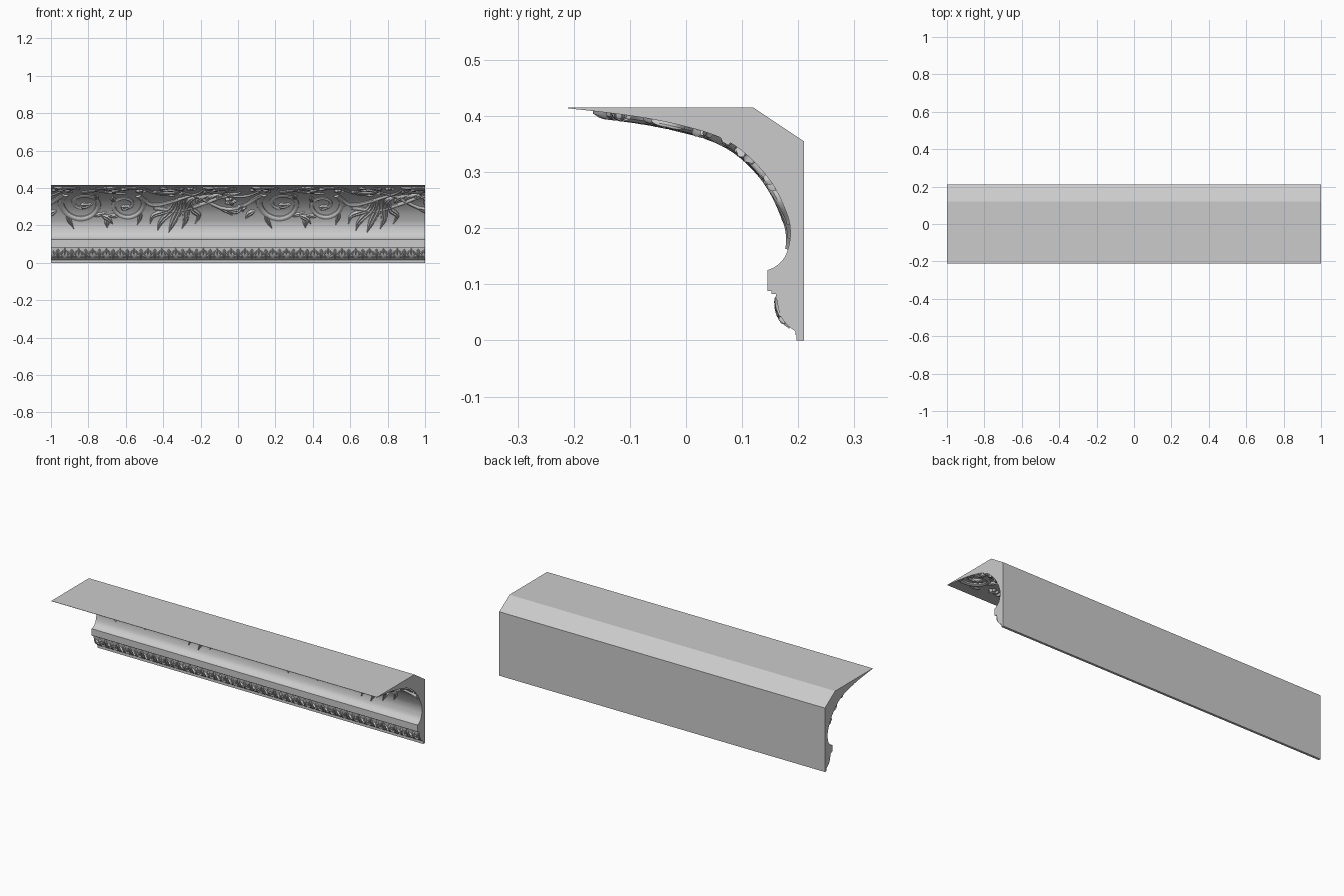
import bpy, bmesh, math
from mathutils import Vector
from mathutils.geometry import interpolate_bezier

if "Cube" in bpy.data.objects:
    bpy.data.objects.remove(bpy.data.objects["Cube"])


def smooth(pts, n=8):
    # Catmull-Rom curve through 2D points
    p = [Vector((a[0], a[1], 0)) for a in pts]
    p = [2 * p[0] - p[1]] + p + [2 * p[-1] - p[-2]]
    out = []
    for i in range(1, len(p) - 2):
        seg = interpolate_bezier(p[i], p[i] + (p[i + 1] - p[i - 1]) / 6,
                                 p[i + 1] - (p[i + 2] - p[i]) / 6, p[i + 1], n + 1)
        out += seg[:-1]
    out.append(p[-2])
    return [Vector((a.x, a.y)) for a in out]


def surface(profile):
    # maps (x, arc length, lift) onto a moulding profile of (y, z) points
    cum = [0]
    for a, b in zip(profile, profile[1:]):
        cum.append(cum[-1] + (b - a).length)

    def at(s):
        i = 0
        while i < len(cum) - 2 and cum[i + 1] < s:
            i += 1
        return profile[i].lerp(profile[i + 1], (s - cum[i]) / (cum[i + 1] - cum[i]))

    def f(x, s, lift):
        s = max(0.004, min(cum[-1] - 0.004, s))
        d = (at(s + 0.004) - at(s - 0.004)).normalized()
        q = at(s)
        return Vector((x, q.x - d.y * lift, min(q.y + d.x * lift, 0.414)))
    return f


def finish(bm, name, angle):
    bmesh.ops.recalc_face_normals(bm, faces=bm.faces)
    me = bpy.data.meshes.new(name)
    bm.to_mesh(me)
    bm.free()
    ob = bpy.data.objects.new(name, me)
    bpy.context.collection.objects.link(ob)
    bpy.ops.object.select_all(action='DESELECT')
    bpy.context.view_layer.objects.active = ob
    ob.select_set(True)
    bpy.ops.object.shade_smooth_by_angle(angle=math.radians(angle))
    return ob


# Moulding profile: lower slope, flat fillet, big cove
lower = smooth([(0.195, 0.016), (0.180, 0.028), (0.169, 0.043), (0.164, 0.06), (0.160, 0.083)], 4)
cove = smooth([(0.145, 0.125), (0.160, 0.132), (0.175, 0.147), (0.183, 0.168), (0.186, 0.195), (0.179, 0.228),
               (0.152, 0.282), (0.107, 0.332), (0.06, 0.362), (0, 0.381), (-0.07, 0.396),
               (-0.15, 0.407), (-0.21, 0.4135)], 5)
outline = ([Vector((0.21, 0)), Vector((0.197, 0)), Vector((0.197, 0.010)), Vector((0.195, 0.010))] + lower +
           [Vector((0.152, 0.083)), Vector((0.152, 0.088)), Vector((0.145, 0.088))] + cove +
           [Vector((-0.21, 0.415)), Vector((0.12, 0.415)), Vector((0.21, 0.355))])
bm = bmesh.new()
face = bm.faces.new([bm.verts.new((-1, p.x, p.y)) for p in outline])
ext = bmesh.ops.extrude_face_region(bm, geom=[face], use_keep_orig=True)
bmesh.ops.translate(bm, vec=(2, 0, 0), verts=[v for v in ext['geom'] if isinstance(v, bmesh.types.BMVert)])
finish(bm, "cornice_body", 25)


def stroke(bm, surf, pts, width, height, leaf=False, n=8, ox=0):
    # raised rib (tapered stem) or leaf following a path on the surface
    path = smooth(pts, n)
    rings = []
    for i, p in enumerate(path):
        t = i / (len(path) - 1)
        d = (path[min(i + 1, len(path) - 1)] - path[max(i - 1, 0)]).normalized()
        side = Vector((-d.y, d.x))
        k = max(0.08, math.sin(math.pi * t ** 0.75)) if leaf else 1 - 0.55 * t
        h = height * (0.35 + 0.65 * k)
        ring = []
        for u, w in ((-1, -0.3), (-0.85, 0.55), (-0.4, 0.95), (0, 0.65 if leaf else 1.1),
                     (0.4, 0.95), (0.85, 0.55), (1, -0.3)):
            q = p + side * (u * width * k)
            ring.append(bm.verts.new(surf(q.x + ox, q.y, w * h)))
        rings.append(ring)
    for a, b in zip(rings, rings[1:]):
        for j in range(6):
            bm.faces.new((a[j], a[j + 1], b[j + 1], b[j]))
    bm.faces.new(rings[0])
    bm.faces.new(rings[-1])


def spiral(cx, cs, r, start, turns, hand):
    n = int(turns * 9)
    return [(cx + r * (1 - 0.82 * i / n) * math.cos(start + hand * math.tau * turns * i / n),
             cs + r * (1 - 0.82 * i / n) * math.sin(start + hand * math.tau * turns * i / n))
            for i in range(n + 1)]


def motif(bm, surf, ox):
    stem = lambda pts, w=0.015: stroke(bm, surf, pts, w, 0.011, ox=ox, n=5)
    leaf = lambda pts, w=0.02: stroke(bm, surf, pts, w, 0.013, True, ox=ox, n=5)
    # scrolls with a curled leaf springing from each
    for cx, cs, r, a, turns, hand in ((0.17, 0.23, 0.125, 2.4, 1.5, 1), (0.40, 0.22, 0.105, 0.9, 1.4, -1),
                                      (0.08, 0.44, 0.07, 0.3, 1.3, 1), (0.32, 0.43, 0.075, 3.4, 1.3, -1),
                                      (0.63, 0.42, 0.085, 3.6, 1.4, 1), (0.90, 0.41, 0.09, 0.4, 1.4, 1)):
        pts = spiral(cx, cs, r, a, turns, hand)
        stem(pts, 0.10 * r + 0.006)
        end = pts[-1]
        leaf([(end[0] - r * 0.25, end[1]), end, (end[0] + r * 0.3, end[1] + r * 0.1)], r * 0.2)
        for k in (2, 4, 6):
            p = Vector(pts[k])
            out = (p - Vector((cx, cs))).normalized()
            tan = Vector(pts[k + 1]) - Vector(pts[k - 1])
            leaf([p, p + out * 0.02 + tan * 0.25, p + out * 0.035 + tan * 0.6], 0.013)
    # flowing stems between scrolls
    stem([(0.07, 0.31), (-0.02, 0.22), (-0.13, 0.19), (-0.26, 0.27), (-0.36, 0.36)])
    stem([(0.47, 0.30), (0.54, 0.22), (0.66, 0.25), (0.78, 0.33), (0.82, 0.42)])
    stem([(0.55, 0.20), (0.68, 0.18), (0.82, 0.23), (0.93, 0.29), (1.05, 0.30), (1.12, 0.38)])
    stem([(0.17, 0.36), (0.24, 0.40), (0.30, 0.36), (0.40, 0.33)])
    stem([(0.40, 0.50), (0.49, 0.46), (0.56, 0.34), (0.66, 0.30)])
    # acanthus spray with drooping tips
    for tx, ts, w in ((0.53, 0.10, 0.017), (0.57, 0.065, 0.02), (0.63, 0.055, 0.021),
                      (0.70, 0.075, 0.02), (0.77, 0.10, 0.018)):
        leaf([(0.70 + 0.3 * (tx - 0.65), 0.27), ((tx + 0.72) / 2 + 0.01, 0.19), (tx + 0.02, ts + 0.05), (tx, ts)], w)
    for i in range(5):
        x = 0.72 + i * 0.055
        leaf([(x, 0.22 + i * 0.016), (x + 0.03, 0.27 + i * 0.014), (x + 0.075, 0.30 + i * 0.014)], 0.016)
    # small leaves under the scrolls
    for x, s, dx, ds in ((0.27, 0.15, 0.06, -0.05), (0.30, 0.13, 0.0, -0.05), (0.03, 0.18, -0.05, -0.05),
                         (0.90, 0.20, 0.07, -0.05), (0.96, 0.17, 0.06, 0.02)):
        leaf([(x, s), (x + dx * 0.6, s + ds * 0.4), (x + dx, s + ds)], 0.016)
    # blossoms
    for cx, cs, r in ((0.96, 0.25, 0.035), (1.02, 0.20, 0.026), (0.48, 0.39, 0.03), (0.75, 0.46, 0.028)):
        for k in range(5):
            a = math.tau * k / 5
            c, s = math.cos(a) * r, math.sin(a) * r
            leaf([(cx + c * 0.15, cs + s * 0.15), (cx + c * 0.6, cs + s * 0.6), (cx + c, cs + s)], r * 0.4)


def clip(bm):
    for side in (-1, 1):
        bmesh.ops.bisect_plane(bm, geom=bm.verts[:] + bm.edges[:] + bm.faces[:],
                               plane_co=(side, 0, 0), plane_no=(side, 0, 0), clear_outer=True)


# Scrolling foliage on the cove
cove_surf = surface(cove)
bm = bmesh.new()
for ox in (-2.06, -1.0, 0.06, 1.12):
    motif(bm, cove_surf, ox)
clip(bm)
# sink the pattern origin slightly: foliage starts above the plain band of the cove
finish(bm, "cove_foliage", 40)

# Row of small leaves along the lower moulding
lower_surf = surface(lower)
bm = bmesh.new()
count = 27
for i in range(count):
    x = -1 + (i + 0.5) * 2 / count
    leaf = lambda pts, w: stroke(bm, lower_surf, pts, w, 0.007, True, n=4, ox=x)
    leaf([(0, 0.070), (0, 0.045), (0, 0.012)], 0.010)
    for m in (-1, 1):
        leaf([(m * 0.003, 0.040), (m * 0.017, 0.046), (m * 0.027, 0.062)], 0.008)
        leaf([(m * 0.004, 0.036), (m * 0.016, 0.030), (m * 0.028, 0.024)], 0.008)
    stroke(bm, lower_surf, [(0.037, 0.074), (0.037, 0.055), (0.037, 0.038)], 0.006, 0.006, True, n=4, ox=x)
clip(bm)
finish(bm, "lower_leaf_row", 40)
